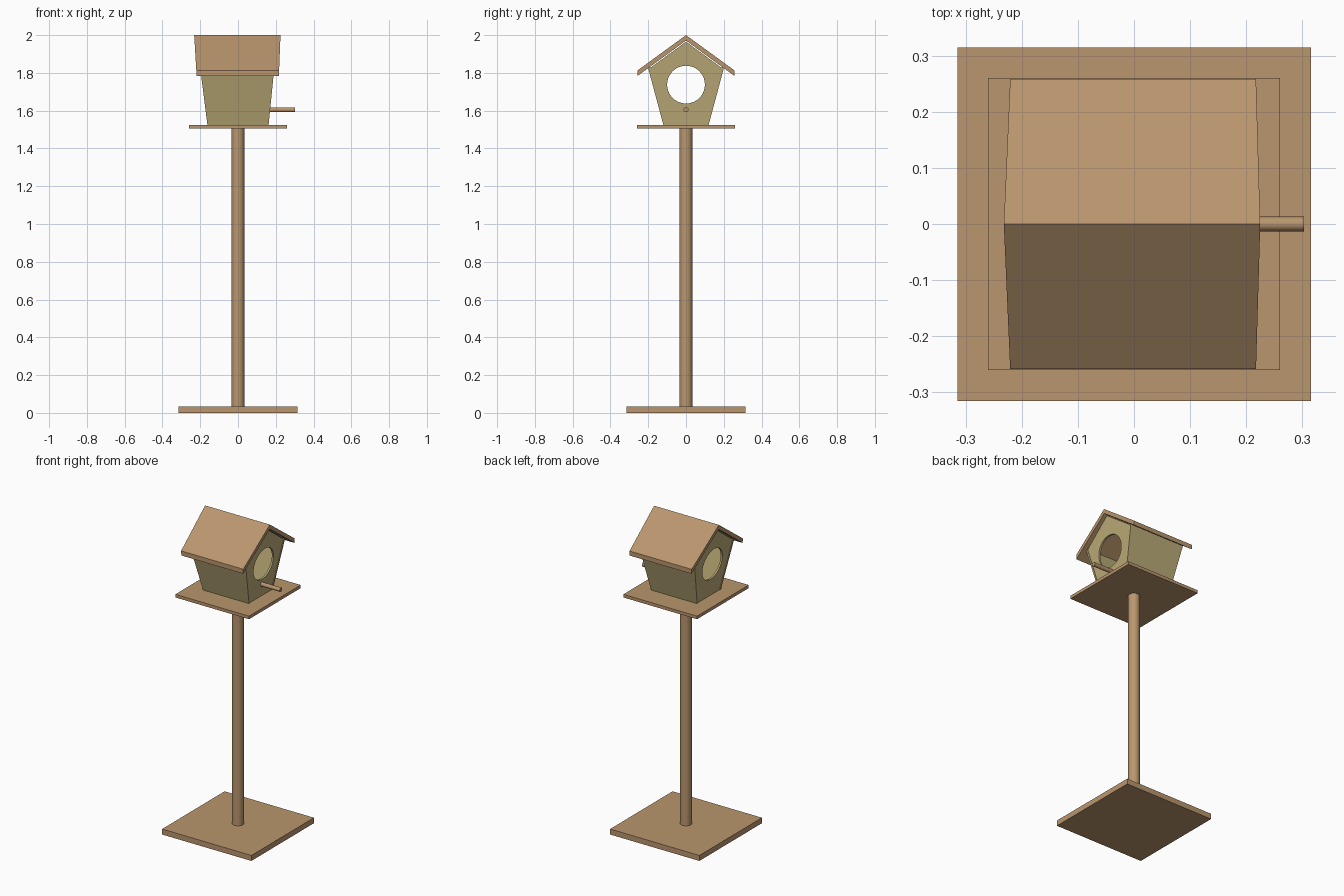
import bpy, bmesh, math

cube = bpy.data.objects.get("Cube")
if cube:
    bpy.data.objects.remove(cube, do_unlink=True)


def material(name, color):
    m = bpy.data.materials.new(name)
    m.use_nodes = True
    m.diffuse_color = color
    m.node_tree.nodes["Principled BSDF"].inputs["Base Color"].default_value = color
    return m


WOOD = material("brown wood", (0.49, 0.305, 0.155, 1))
KHAKI = material("khaki paint", (0.50, 0.41, 0.185, 1))


def finish(bm, name, mat):
    bmesh.ops.recalc_face_normals(bm, faces=bm.faces)
    mesh = bpy.data.meshes.new(name)
    bm.to_mesh(mesh)
    bm.free()
    mesh.materials.append(mat)
    obj = bpy.data.objects.new(name, mesh)
    bpy.context.collection.objects.link(obj)
    bpy.ops.object.select_all(action='DESELECT')
    obj.select_set(True)
    bpy.context.view_layer.objects.active = obj
    bpy.ops.object.shade_smooth_by_angle(angle=math.radians(30))
    return obj


def board(name, width, z0, z1, mat):
    bm = bmesh.new()
    bmesh.ops.create_cube(bm, size=1)
    for v in bm.verts:
        v.co = (v.co.x * width, v.co.y * width, z1 if v.co.z > 0 else z0)
    return finish(bm, name, mat)


def rod(name, radius, length, location, mat, along_x=False):
    bm = bmesh.new()
    bmesh.ops.create_cone(bm, cap_ends=True, segments=32, radius1=radius,
                          radius2=radius, depth=length)
    obj = finish(bm, name, mat)
    obj.location = location
    if along_x:
        obj.rotation_euler.y = math.pi / 2
    return obj


def prism(name, loops, x0, x1, mat):
    """Fill a (y, z) outline, with optional holes, and span it from x0(z) to x1(z)."""
    bm = bmesh.new()
    for loop in loops:
        verts = [bm.verts.new((0, y, z)) for y, z in loop]
        for a, b in zip(verts, verts[1:] + verts[:1]):
            bm.edges.new((a, b))
    bmesh.ops.triangle_fill(bm, edges=bm.edges[:], use_beauty=True, use_dissolve=False)
    ext = bmesh.ops.extrude_face_region(bm, geom=bm.faces[:], use_keep_orig=True)
    far = {g for g in ext["geom"] if isinstance(g, bmesh.types.BMVert)}
    for v in bm.verts:
        v.co.x = x1(v.co.z) if v in far else x0(v.co.z)
    return finish(bm, name, mat)


# Stand
FLOOR = 1.525
board("base", 0.63, 0, 0.035, WOOD)
rod("post", 0.034, 1.48, (0, 0, 0.77), WOOD)
board("platform", 0.52, 1.505, FLOOR, WOOD)


# The house ends lean outward a little towards the top
def end(side, offset=0.0):
    lean = 0.1 if side > 0 else 0.127
    return lambda z: side * (0.162 + lean * (z - FLOOR) + offset)


# Gable walls, each with a round entrance
outline = [(-0.111, FLOOR), (0.111, FLOOR), (0.191, 1.825), (0, 1.965), (-0.191, 1.825)]
hole = [(0.1 * math.cos(math.tau * i / 40), 1.738 + 0.1 * math.sin(math.tau * i / 40))
        for i in range(40)]
for side, label in ((1, "left"), (-1, "right")):
    prism(label + "_gable_wall", [outline, hole], end(side, -0.015), end(side, -0.003), KHAKI)

# Sloping side walls
for side, label in ((-1, "front"), (1, "back")):
    wall = [(0.12, FLOOR), (0.2, 1.824), (0.19, 1.831), (0.11, FLOOR)]
    prism(label + "_wall", [[(side * y, z) for y, z in wall]], end(-1), end(1), KHAKI)

# Roof, a little longer at the ridge than at the eaves
roof = [(0, 2.0), (0.258, 1.812), (0.258, 1.783), (0, 1.971), (-0.258, 1.783), (-0.258, 1.812)]
prism("roof", [roof], lambda z: -0.232 + 0.06 * (2 - z), lambda z: 0.225 - 0.04 * (2 - z), WOOD)

# Perch
rod("perch", 0.013, 0.145, (0.2305, 0, 1.605), WOOD, along_x=True)
